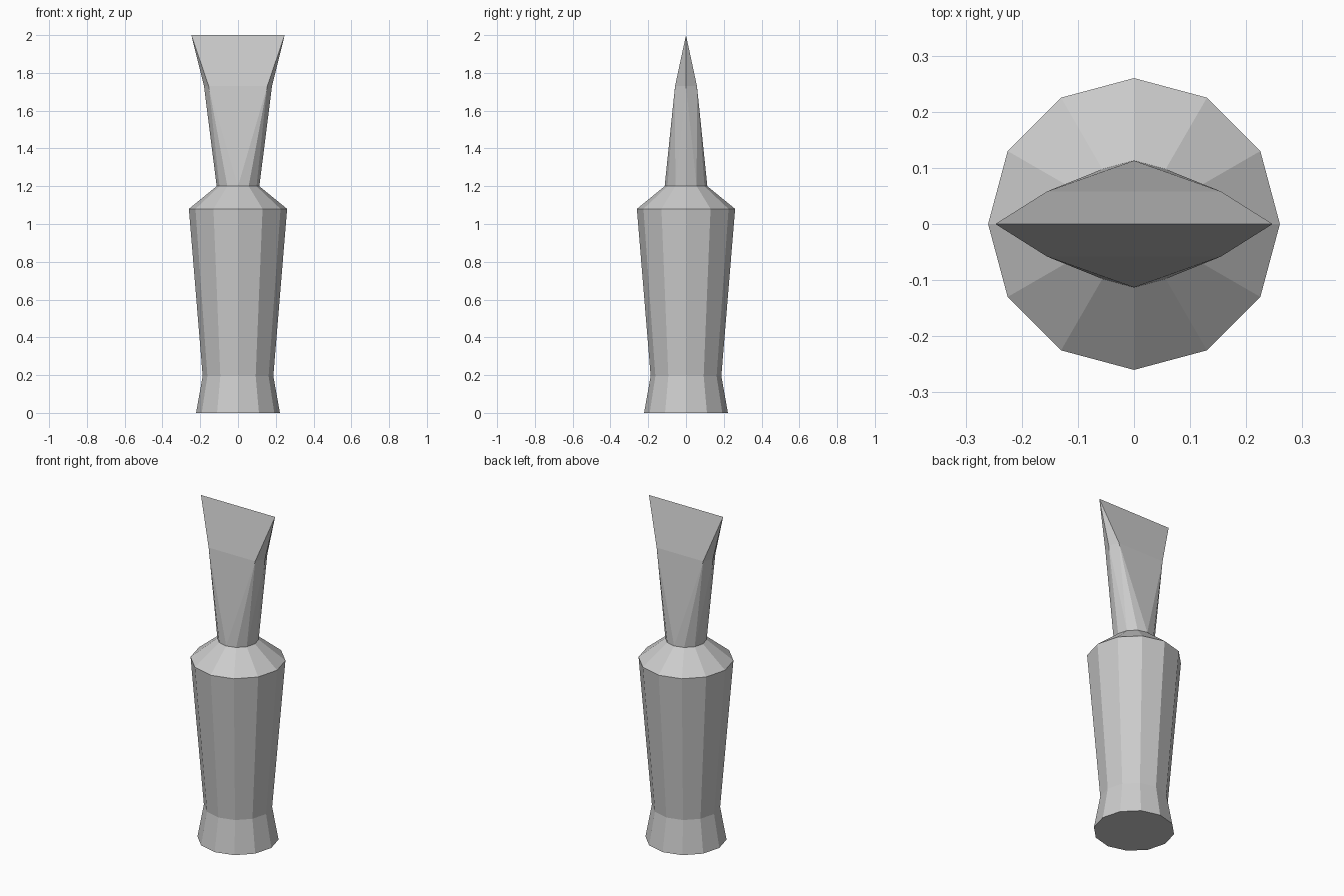
import bpy, bmesh
from math import cos, sin, pi

if "Cube" in bpy.data.objects:
    bpy.data.objects.remove(bpy.data.objects["Cube"])

SIDES = 12


def ring(r, z):
    return [(r * cos(2 * pi * i / SIDES), r * sin(2 * pi * i / SIDES), z) for i in range(SIDES)]


def finish(name, bm):
    bmesh.ops.recalc_face_normals(bm, faces=bm.faces[:])
    mesh = bpy.data.meshes.new(name)
    bm.to_mesh(mesh)
    bm.free()
    bpy.context.collection.objects.link(bpy.data.objects.new(name, mesh))


def hull(bm, points):
    verts = [bm.verts.new(p) for p in points]
    bmesh.ops.convex_hull(bm, input=verts)


# Handle: faceted profile, closed at the base, open where the blade starts
bm = bmesh.new()
profile = [(0.222, 0), (0.187, 0.195), (0.26, 1.08), (0.113, 1.2)]
rings = [[bm.verts.new(p) for p in ring(r, z)] for r, z in profile]
for a, b in zip(rings, rings[1:]):
    for i in range(SIDES):
        j = (i + 1) % SIDES
        bm.faces.new((a[i], a[j], b[j], b[i]))
bm.faces.new(rings[0][::-1])
finish("handle", bm)

# Blade: round neck flattening to a hexagon
neck_z, mid_z, tip_z = 1.2, 1.73, 2.0
hexagon = [(0.18, 0, mid_z), (0.155, 0.058, mid_z), (-0.155, 0.058, mid_z),
           (-0.18, 0, mid_z), (-0.155, -0.058, mid_z), (0.155, -0.058, mid_z)]
bm = bmesh.new()
hull(bm, ring(0.113, neck_z) + hexagon)
neck_faces = bm.faces[:]

# Blade: hexagon flaring to the straight cutting edge
edge = [(0.247, 0, tip_z), (-0.247, 0, tip_z)]
top = bmesh.new()
hull(top, hexagon + edge)
top_mesh = bpy.data.meshes.new("blade_top")
top.to_mesh(top_mesh)
top.free()
bm.from_mesh(top_mesh)
bpy.data.meshes.remove(top_mesh)

# Remove the hidden flat caps and weld the two blade sections
caps = [f for f in bm.faces if max(v.co.z for v in f.verts) - min(v.co.z for v in f.verts) < 1e-4]
bmesh.ops.delete(bm, geom=caps, context='FACES')
bmesh.ops.remove_doubles(bm, verts=bm.verts[:], dist=1e-4)
finish("blade", bm)
